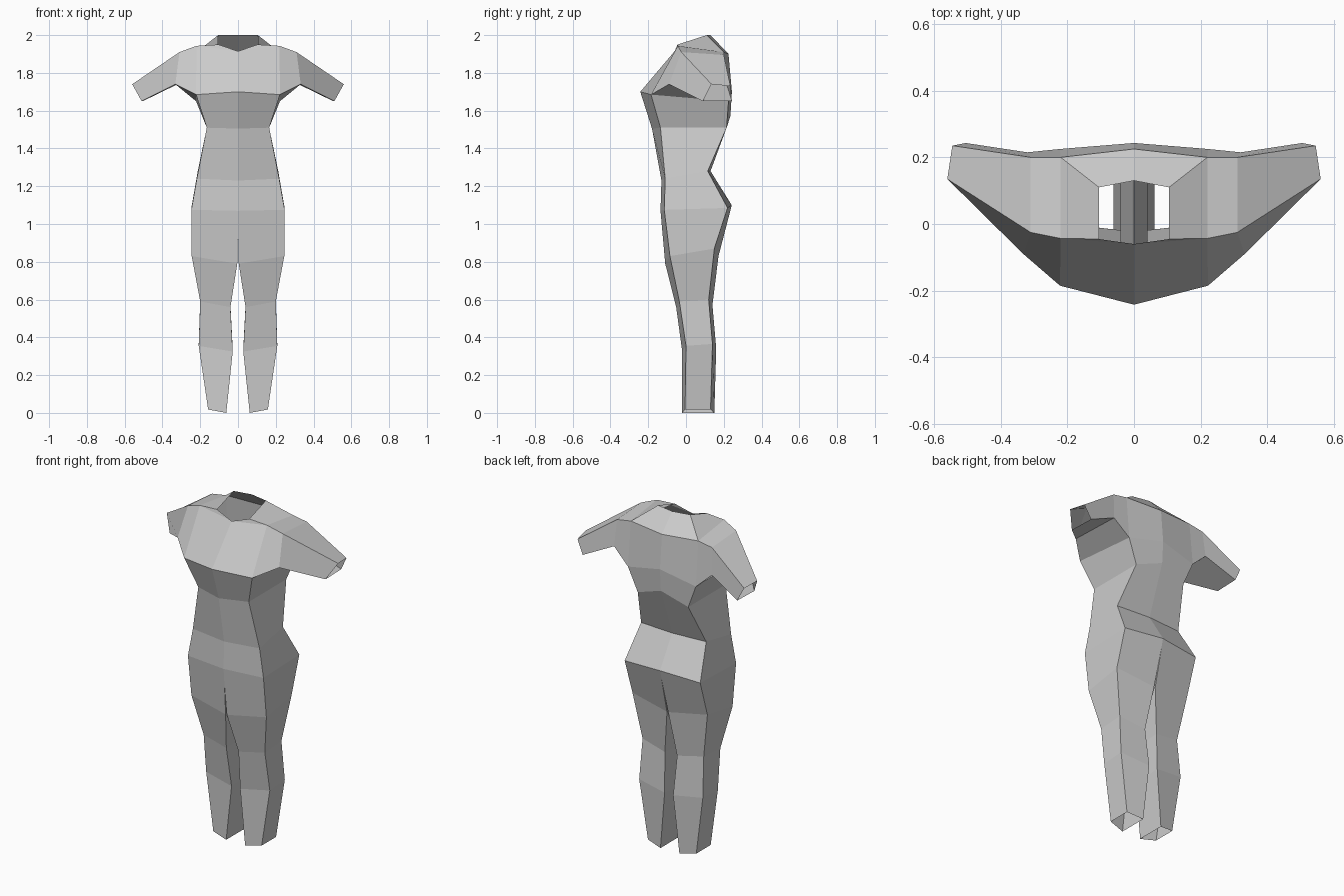
import bpy, bmesh

if "Cube" in bpy.data.objects:
    bpy.data.objects.remove(bpy.data.objects["Cube"])

cloth = bpy.data.materials.new("plain grey")
cloth.diffuse_color = (0.6, 0.6, 0.6, 1)
cloth.use_nodes = True
cloth.node_tree.nodes["Principled BSDF"].inputs["Base Color"].default_value = cloth.diffuse_color

bm = bmesh.new()


def ring(*pts):
    return [bm.verts.new(p) for p in pts]


def bridge(a, b, closed=False):
    n = len(a)
    for i in range(n if closed else n - 1):
        j = (i + 1) % n
        bm.faces.new((a[i], a[j], b[j], b[i]))


# Right half only; open rings run front centre -> side -> back centre
neck = ring((0, -.06, 1.915), (.105, -.045, 1.95), (.105, .11, 2.0), (0, .13, 2.0))
chest = ring((0, -.242, 1.70), (.222, -.185, 1.685), (.222, .225, 1.65), (0, .243, 1.70))
waist = ring((0, -.18, 1.505), (.165, -.135, 1.51), (.165, .215, 1.51), (0, .235, 1.57))
belly = ring((0, -.13, 1.23), (.218, -.11, 1.24), (.213, .115, 1.28), (0, .13, 1.28))
hip = ring((0, -.135, 1.07), (.247, -.115, 1.075), (.247, .22, 1.085), (0, .242, 1.10))
for upper, lower in ((chest, waist), (waist, belly), (belly, hip)):
    bridge(upper, lower)

# Sleeve rings: front top, back top, back bottom, front bottom
shoulder = ring((.22, -.043, 1.943), (.22, .20, 1.91))
arm = ring((.31, -.025, 1.91), (.31, .20, 1.895), (.32, .215, 1.74), (.332, -.09, 1.74))
cuff = ring((.56, .135, 1.74), (.545, .235, 1.73), (.505, .243, 1.65), (.51, .09, 1.65))
bridge([shoulder[0], shoulder[1], chest[2], chest[1]], arm, True)
bridge(arm, cuff, True)

# Yoke between neck, shoulder and chest
nape = bm.verts.new((0, .225, 1.90))
bm.faces.new((neck[0], neck[1], shoulder[0]))
bm.faces.new((neck[0], shoulder[0], chest[1], chest[0]))
bm.faces.new((neck[1], neck[2], shoulder[1], shoulder[0]))
bm.faces.new((neck[2], neck[3], nape, shoulder[1]))
bm.faces.new((shoulder[1], nape, chest[3], chest[2]))

# Leg rings: front inner, front outer, back outer, back inner
legs = [
    ring((.004, -.11, .79), (.245, -.085, .83), (.245, .15, .87), (.004, .172, .83)),
    ring((.04, -.052, .56), (.20, -.035, .59), (.20, .12, .60), (.04, .14, .57)),
    ring((.028, -.02, .325), (.208, 0, .355), (.208, .14, .365), (.028, .16, .34)),
    ring((.062, -.022, 0), (.158, -.005, .018), (.158, .13, .018), (.062, .15, 0)),
]
for upper, lower in zip(legs, legs[1:]):
    bridge(upper, lower, True)

# Crotch: join the hip ring to the thigh and close the inner leg
front, back = ring((0, -.127, .98), (0, .232, 1.06))
thigh = legs[0]
bm.faces.new((hip[0], hip[1], thigh[1], thigh[0], front))
bm.faces.new((hip[1], hip[2], thigh[2], thigh[1]))
bm.faces.new((hip[2], hip[3], back, thigh[3], thigh[2]))
bm.faces.new((front, thigh[0], thigh[3], back))

bmesh.ops.recalc_face_normals(bm, faces=bm.faces)
# Make sure the shell faces outwards
bm.normal_update()
side = max(bm.faces, key=lambda f: f.calc_center_median().z * (abs(f.normal.y) > .5))
probe = next(f for f in bm.faces if hip[1] in f.verts and hip[2] in f.verts)
if probe.normal.x < 0:
    bmesh.ops.reverse_faces(bm, faces=bm.faces)

mesh = bpy.data.meshes.new("body_suit")
bm.to_mesh(mesh)
bm.free()
mesh.materials.append(cloth)
suit = bpy.data.objects.new("body_suit", mesh)
bpy.context.collection.objects.link(suit)

# Mirror to the left half
mirror = suit.modifiers.new("mirror", 'MIRROR')
mirror.use_axis[0] = True
mirror.use_clip = True
mirror.merge_threshold = 0.001
